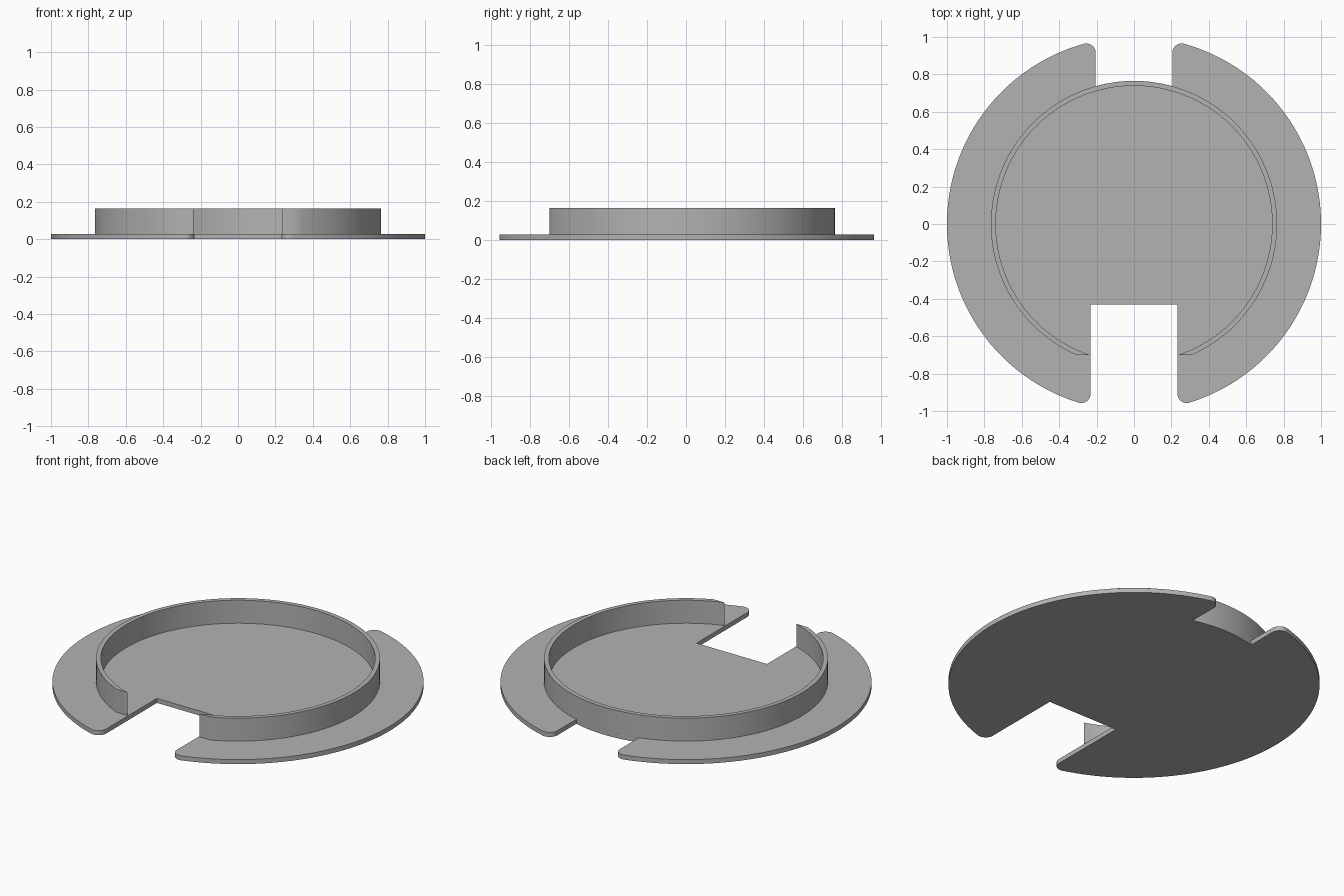
import bpy, bmesh
from math import sin, cos, asin, atan2, sqrt, pi, radians

cube = bpy.data.objects.get("Cube")
if cube:
    bpy.data.objects.remove(cube, do_unlink=True)

PLATE_R, PLATE_H = 1.0, 0.027
RIM_OUT, RIM_IN, RIM_TOP = 0.765, 0.739, 0.164
RIM_END_Y = -0.70
BACK_HALF, FRONT_HALF, FRONT_DEPTH = 0.205, 0.232, -0.43
FILLET = 0.05

grey = bpy.data.materials.new("plain grey")
grey.use_nodes = True
colour = (0.45, 0.45, 0.45, 1)
grey.diffuse_color = colour
grey.node_tree.nodes["Principled BSDF"].inputs["Base Color"].default_value = colour


def arc(cx, cy, r, start, end, steps):
    angles = [start + (end - start) * i / steps for i in range(steps + 1)]
    return [(cx + r * cos(a), cy + r * sin(a)) for a in angles]


def prism(name, outline, z0, z1):
    """Extrude a closed outline from z0 to z1."""
    bm = bmesh.new()
    base = bm.faces.new([bm.verts.new((x, y, z0)) for x, y in outline])
    top = bmesh.ops.extrude_face_region(bm, geom=[base], use_keep_orig=True)
    verts = [v for v in top["geom"] if isinstance(v, bmesh.types.BMVert)]
    bmesh.ops.translate(bm, verts=verts, vec=(0, 0, z1 - z0))
    bmesh.ops.recalc_face_normals(bm, faces=bm.faces)
    caps = [f for f in bm.faces if len(f.verts) > 4]
    bmesh.ops.triangulate(bm, faces=caps)
    mesh = bpy.data.meshes.new(name)
    bm.to_mesh(mesh)
    bm.free()
    mesh.materials.append(grey)
    obj = bpy.data.objects.new(name, mesh)
    bpy.context.collection.objects.link(obj)
    bpy.ops.object.select_all(action="DESELECT")
    obj.select_set(True)
    bpy.context.view_layer.objects.active = obj
    bpy.ops.object.shade_smooth_by_angle(angle=radians(30))
    return obj


def tip(half_width):
    """Rounded corner from a slot wall to the plate edge, and its end angle."""
    cx = half_width + FILLET
    cy = sqrt((PLATE_R - FILLET) ** 2 - cx ** 2)
    end = atan2(cy, cx)
    return arc(cx, cy, FILLET, pi, end, 10), end


# Base plate: right half outline from back slot to front slot, then mirrored
back_tip, back_angle = tip(BACK_HALF)
front_tip, front_angle = tip(FRONT_HALF)
slot_floor = arc(0, 0, RIM_OUT, pi / 2, pi / 2 - asin(BACK_HALF / RIM_OUT), 8)
half = slot_floor + back_tip
half += arc(0, 0, PLATE_R, back_angle, -front_angle, 72)[1:-1]
half += [(x, -y) for x, y in reversed(front_tip)]
half.append((FRONT_HALF, FRONT_DEPTH))
prism("base_plate", half + [(-x, y) for x, y in reversed(half[1:])], 0, PLATE_H)

# Raised rim: open ring with flat-cut front ends
a_out, a_in = asin(RIM_END_Y / RIM_OUT), asin(RIM_END_Y / RIM_IN)
rim = arc(0, 0, RIM_OUT, a_out, pi - a_out, 120)
rim += arc(0, 0, RIM_IN, pi - a_in, a_in, 120)
prism("raised_rim", rim, PLATE_H, RIM_TOP)
